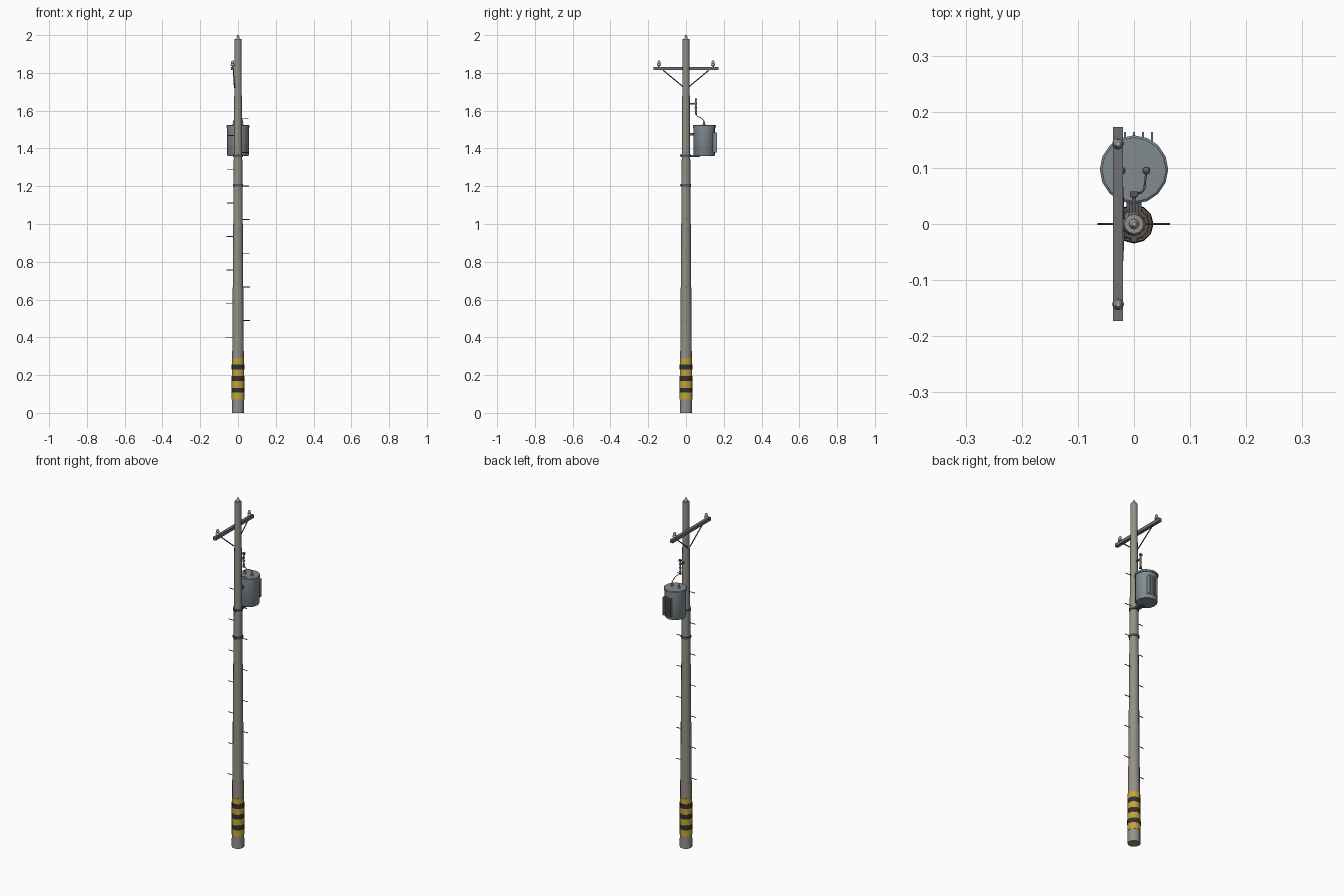
import bpy, bmesh, math
from mathutils import Vector

if "Cube" in bpy.data.objects:
    bpy.data.objects.remove(bpy.data.objects["Cube"])


def material(name, rgb):
    m = bpy.data.materials.new(name)
    m.diffuse_color = (*rgb, 1)
    m.use_nodes = True
    m.node_tree.nodes["Principled BSDF"].inputs["Base Color"].default_value = m.diffuse_color
    return m


WOOD = material("weathered_pole", (0.30, 0.28, 0.24))
IRON = material("dark_iron", (0.10, 0.10, 0.11))
ARM = material("arm_grey", (0.16, 0.16, 0.17))
TANK = material("tank_grey", (0.22, 0.26, 0.28))
GLAZE = material("insulator_grey", (0.42, 0.43, 0.43))
YELLOW = material("yellow", (0.55, 0.37, 0.04))
BLACK = material("black", (0.03, 0.03, 0.03))


def finish(name, bm, mat, smooth=True):
    bmesh.ops.recalc_face_normals(bm, faces=bm.faces)
    me = bpy.data.meshes.new(name)
    bm.to_mesh(me)
    bm.free()
    me.materials.append(mat)
    ob = bpy.data.objects.new(name, me)
    bpy.context.collection.objects.link(ob)
    if smooth:
        bpy.ops.object.select_all(action='DESELECT')
        ob.select_set(True)
        bpy.context.view_layer.objects.active = ob
        bpy.ops.object.shade_smooth_by_angle(angle=math.radians(35))
    return ob


def lathe(name, profile, mat, at=(0, 0, 0), sides=12):
    """Turn (radius, z) pairs round the vertical axis; ends are capped."""
    bm = bmesh.new()
    rings = []
    for r, z in profile:
        rings.append([bm.verts.new((at[0] + r * math.cos(math.tau * i / sides),
                                    at[1] + r * math.sin(math.tau * i / sides),
                                    at[2] + z)) for i in range(sides)])
    for a, b in zip(rings, rings[1:]):
        for i in range(sides):
            j = (i + 1) % sides
            bm.faces.new((a[i], a[j], b[j], b[i]))
    bm.faces.new(rings[0])
    bm.faces.new(rings[-1])
    return finish(name, bm, mat)


def box(name, centre, size, mat):
    bm = bmesh.new()
    bmesh.ops.create_cube(bm, size=1)
    for v in bm.verts:
        v.co = Vector(centre) + Vector([v.co[i] * size[i] for i in range(3)])
    return finish(name, bm, mat, False)


def rod(name, a, b, r, mat, sides=6):
    a, b = Vector(a), Vector(b)
    bm = bmesh.new()
    bmesh.ops.create_cone(bm, cap_ends=True, segments=sides, radius1=r, radius2=r,
                          depth=(b - a).length)
    q = (b - a).to_track_quat('Z', 'Y')
    for v in bm.verts:
        v.co = q @ v.co + (a + b) / 2
    return finish(name, bm, mat)


def wire(name, points, r, mat):
    cu = bpy.data.curves.new(name, 'CURVE')
    cu.dimensions = '3D'
    cu.bevel_depth, cu.bevel_resolution, cu.resolution_u = r, 1, 5
    cu.use_fill_caps = True
    sp = cu.splines.new('BEZIER')
    sp.bezier_points.add(len(points) - 1)
    for p, co in zip(sp.bezier_points, points):
        p.co = co
        p.handle_left_type = p.handle_right_type = 'AUTO'
    cu.materials.append(mat)
    ob = bpy.data.objects.new(name, cu)
    bpy.context.collection.objects.link(ob)


def pole_r(z):
    return 0.033 - 0.0155 * z / 1.98


# Tapered pole
lathe("pole", [(pole_r(0), 0), (pole_r(1.98), 1.98)], WOOD)

# Hazard sleeve with raised black stripes
lathe("yellow_sleeve", [(pole_r(z) + 0.0015, z) for z in (0.07, 0.287)], YELLOW)
for i, z in enumerate((0.107, 0.169, 0.229)):
    lathe(f"black_stripe_{i}", [(pole_r(h) + 0.0027, h) for h in (z, z + 0.026)], BLACK)

# Climbing steps, alternating sides
for i in range(14):
    z, s = 0.40 + 0.089 * i, -1 if i % 2 == 0 else 1
    r = pole_r(z)
    rod(f"climbing_step_{i}", (s * (r - 0.005), 0, z), (s * (r + 0.035), 0, z), 0.0022, IRON)

# Pole clamps
for name, z in (("lower_clamp", 1.205), ("tank_clamp", 1.362)):
    r = pole_r(z) + 0.004
    lathe(name, [(r, z - 0.006), (r, z + 0.006)], IRON)
    box(name + "_bolt", (0, -r - 0.001, z), (0.010, 0.008, 0.010), IRON)

# Crossarm and diagonal braces
AX = -0.0285
box("crossarm", (AX, 0, 1.823), (0.017, 0.346, 0.018), ARM)
for s, side in ((-1, "front"), (1, "back")):
    rod(f"{side}_brace", (AX + 0.004, s * 0.122, 1.815), (-0.019, s * 0.010, 1.722), 0.003, IRON)

# Pin insulators
PIN = [(0.004, 0), (0.004, 0.006), (0.0105, 0.007), (0.0105, 0.013), (0.007, 0.018),
       (0.0085, 0.022), (0.0075, 0.029), (0.004, 0.034)]
for s, side in ((-1, "front"), (1, "back")):
    lathe(f"{side}_insulator", PIN, GLAZE, (AX, s * 0.143, 1.831))
lathe("top_insulator", [(0.009, 0), (0.009, 0.008), (0.006, 0.013), (0.004, 0.02)],
      GLAZE, (0, 0, 1.98))

# Transformer tank with overhanging lid
TY = 0.097
lathe("transformer_tank", [(0.054, 1.36), (0.057, 1.365), (0.057, 1.511), (0.061, 1.512),
                           (0.061, 1.521), (0.057, 1.524)], TANK, (0, TY, 0), 16)

# Cooling fins
for i in range(4):
    x = -0.016 + 0.016 * i
    box(f"cooling_fin_{i}", (x, 0.153, 1.432), (0.003, 0.022, 0.105), TANK)

# Tank support brackets
box("tank_bracket", (0, 0.047, 1.360), (0.026, 0.056, 0.010), IRON)
box("upper_tank_bracket", (0, 0.031, 1.475), (0.018, 0.026, 0.012), IRON)

# Lid bushings
for s, side in ((-1, "left"), (1, "right")):
    lathe(f"{side}_bushing", [(0.007, 0), (0.007, 0.006), (0.0045, 0.009), (0.0065, 0.013),
                              (0.004, 0.018), (0.003, 0.027)], GLAZE,
          (s * 0.022, 0.095, 1.522), 8)

# Fuse cutout on its arm
box("fuse_arm", (0, 0.032, 1.636), (0.007, 0.044, 0.007), IRON)
lathe("fuse_body", [(0.0035, 1.585), (0.006, 1.597), (0.0045, 1.606), (0.006, 1.618),
                    (0.0045, 1.628), (0.006, 1.640), (0.0035, 1.655)], GLAZE, (0, 0.052, 0), 8)
box("fuse_top_cap", (0, 0.053, 1.660), (0.014, 0.010, 0.010), IRON)
box("fuse_bottom_cap", (0, 0.053, 1.585), (0.010, 0.009, 0.009), IRON)

# Lead from fuse to bushing
wire("fuse_lead", [(0, 0.053, 1.588), (0.016, 0.059, 1.572), (0.020, 0.078, 1.562),
                   (0.022, 0.095, 1.546)], 0.002, IRON)
